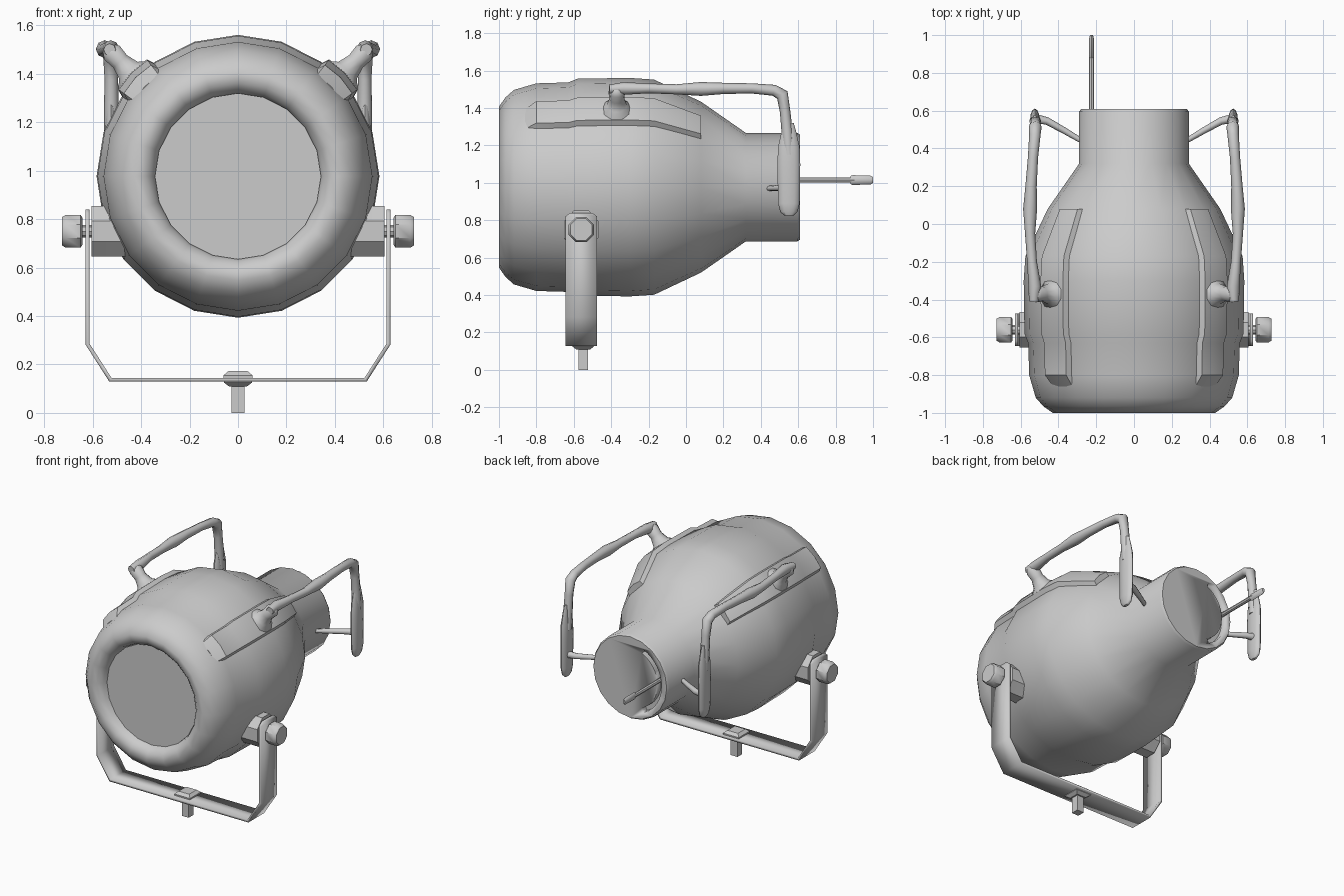
import bpy, bmesh, math
from mathutils import Vector, Matrix

cube = bpy.data.objects.get("Cube")
if cube:
    bpy.data.objects.remove(cube, do_unlink=True)

grey = bpy.data.materials.new("light grey metal")
grey.use_nodes = True
grey.diffuse_color = (0.6, 0.6, 0.6, 1)
grey.node_tree.nodes["Principled BSDF"].inputs["Base Color"].default_value = (0.6, 0.6, 0.6, 1)

AXIS_Z = 0.977


def finish(name, bm, angle=40):
    bmesh.ops.recalc_face_normals(bm, faces=bm.faces)
    mesh = bpy.data.meshes.new(name)
    bm.to_mesh(mesh)
    bm.free()
    ob = bpy.data.objects.new(name, mesh)
    bpy.context.collection.objects.link(ob)
    mesh.materials.append(grey)
    bpy.ops.object.select_all(action='DESELECT')
    ob.select_set(True)
    bpy.context.view_layer.objects.active = ob
    bpy.ops.object.shade_smooth_by_angle(angle=math.radians(angle))
    return ob


def loft(bm, rings, closed=True):
    """Skin a list of point rings and cap both ends."""
    rows = [[bm.verts.new(p) for p in ring] for ring in rings]
    n = len(rows[0])
    for a, b in zip(rows, rows[1:]):
        for i in range(n if closed else n - 1):
            j = (i + 1) % n
            bm.faces.new((a[i], a[j], b[j], b[i]))
    if closed:
        bm.faces.new(rows[0])
        bm.faces.new(rows[-1])


def lathe(name, profile, origin, axis=(0, 0, 1), sides=12, squash=(1, 1), turn=0, angle=40):
    """Spin (height, radius) pairs about an axis through origin."""
    rot = Vector(axis).to_track_quat('Z', 'Y').to_matrix()
    bm = bmesh.new()
    rings = []
    for h, r in profile:
        ring = []
        for i in range(sides):
            a = math.tau * i / sides + turn
            ring.append(Vector(origin) + rot @ Vector((r * math.cos(a) * squash[0],
                                                       r * math.sin(a) * squash[1], h)))
        rings.append(ring)
    loft(bm, rings)
    return finish(name, bm, angle)


def tube(name, points):
    """Round bar through (x, y, z, radius) points."""
    cu = bpy.data.curves.new(name, 'CURVE')
    cu.dimensions = '3D'
    cu.bevel_depth = 1
    cu.bevel_resolution = 2
    cu.use_fill_caps = True
    sp = cu.splines.new('POLY')
    sp.points.add(len(points) - 1)
    for p, (x, y, z, r) in zip(sp.points, points):
        p.co = (x, y, z, 1)
        p.radius = r
    temp = bpy.data.objects.new(name, cu)
    bpy.context.collection.objects.link(temp)
    mesh = bpy.data.meshes.new_from_object(temp.evaluated_get(bpy.context.evaluated_depsgraph_get()))
    bm = bmesh.new()
    bm.from_mesh(mesh)
    bpy.data.objects.remove(temp, do_unlink=True)
    bpy.data.meshes.remove(mesh)
    return finish(name, bm, 60)


# Lamp housing with a rolled front lip and a rear neck
shell = [(-0.8, 0.555), (-0.63, 0.56), (-0.58, 0.58), (-0.3, 0.584), (-0.17, 0.575),
         (0.08, 0.457), (0.32, 0.29)]
lip = [(-0.93, 0.343), (-0.965, 0.355), (-0.99, 0.385), (-1, 0.43), (-0.965, 0.48), (-0.92, 0.52)]
housing = lathe("housing", lip + shell + [(0.595, 0.29), (0.61, 0.28)],
                (0, 0, AXIS_Z), (0, 1, 0), 20, angle=50)
lathe("lens", [(-0.92, 0.343), (-0.94, 0.343)], (0, 0, AXIS_Z), (0, 1, 0), 20)

# Curved slot cut in the rear face for the lever
bm = bmesh.new()
rings = []
for i in range(17):
    a = math.radians(-65 + 130 * i / 16)
    rings.append([(-r * math.cos(a), y, AXIS_Z + r * math.sin(a))
                  for r, y in ((0.21, 0.57), (0.24, 0.57), (0.24, 0.65), (0.21, 0.65))])
loft(bm, rings)
cutter = finish("slot_cutter", bm)
cutter.hide_render = True
cut = housing.modifiers.new("slot", 'BOOLEAN')
cut.operation = 'DIFFERENCE'
cut.solver = 'EXACT'
cut.object = cutter
bpy.context.view_layer.objects.active = housing
bpy.ops.object.modifier_apply(modifier="slot")
bpy.data.objects.remove(cutter, do_unlink=True)

# Lever with its grip
lathe("lever", [(0.56, 0.014), (0.9, 0.014)], (-0.225, 0, 1.015), (0, 1, 0), 8)
lathe("lever_grip", [(0.88, 0.022), (0.89, 0.026), (0.985, 0.024), (1, 0.016)],
      (-0.225, 0, 1.015), (0, 1, 0), 8, squash=(0.5, 1))

for side, s in (("left", 1), ("right", -1)):
    # Raised strip along the shoulder of the housing
    bm = bmesh.new()
    rings = []
    strip = [(-0.86, 0.53)] + shell[:-1]
    for k, (y, r) in enumerate(strip):
        lift = 0.0 if k == 0 else 0.028
        ring = []
        for deg, dr in ((35, -0.03), (38, lift), (46, lift + 0.005), (54, lift), (57, -0.03)):
            a = math.radians(deg)
            ring.append((s * (r + dr) * math.sin(a), y, AXIS_Z + (r + dr) * math.cos(a)))
        rings.append(ring)
    loft(bm, rings)
    finish(side + "_shoulder_strip", bm, 30)

    # Carrying handle: flared foot, long bar, grip blade and brace
    lathe(side + "_handle_foot", [(-0.02, 0.095), (0.015, 0.085), (0.04, 0.055), (0.09, 0.04),
                                  (0.14, 0.045), (0.17, 0.025)],
          (s * 0.425, -0.37, 1.385), (s * 0.68, 0, 0.73), 10, angle=60)
    tube(side + "_handle_bar", [(s * x, y, z, r) for x, y, z, r in (
        (0.53, -0.41, 1.50, 0.025), (0.525, -0.33, 1.505, 0.034), (0.54, -0.2, 1.505, 0.026),
        (0.55, -0.05, 1.50, 0.027), (0.55, 0.08, 1.502, 0.037), (0.545, 0.2, 1.505, 0.03),
        (0.535, 0.35, 1.505, 0.027), (0.525, 0.47, 1.495, 0.03), (0.523, 0.515, 1.47, 0.034),
        (0.523, 0.53, 1.38, 0.028), (0.523, 0.54, 1.28, 0.03), (0.523, 0.55, 1.15, 0.03))])
    lathe(side + "_handle_grip", [(0.825, 0.025), (0.845, 0.046), (0.89, 0.058), (1.1, 0.061),
                                  (1.19, 0.058), (1.27, 0.04), (1.32, 0.026)],
          (s * 0.525, 0.55, 0), sides=12, squash=(0.42, 1), angle=60)
    tube(side + "_handle_brace", [(s * 0.26, 0.43, 0.97, 0.013), (s * 0.37, 0.495, 0.972, 0.017),
                                  (s * 0.46, 0.545, 0.975, 0.02), (s * 0.53, 0.56, 0.98, 0.025)])

    # Tilt pivot: boss, spindle and octagonal knob
    hub = (0, -0.56, 0.75)
    turn = math.pi / 8
    lathe(side + "_pivot_boss", [(0.44, 0.115), (0.49, 0.112), (0.605, 0.112)],
          hub, (s, 0, 0), 8, squash=(0.9, 1), turn=turn, angle=30)
    lathe(side + "_pivot_spindle", [(0.6, 0.025), (0.66, 0.025)], hub, (s, 0, 0), 8)
    lathe(side + "_pivot_knob", [(0.642, 0.06), (0.65, 0.073), (0.712, 0.073), (0.727, 0.063)],
          hub, (s, 0, 0), 8, turn=turn)

# Yoke strap bent from one flat bar
half = [(0.622, 0.84, 0.06), (0.622, 0.82, 0.085), (0.622, 0.285, 0.085), (0.527, 0.137, 0.085)]
path = half + [(-x, z, w) for x, z, w in reversed(half)]
bm = bmesh.new()
loft(bm, [[(x, -0.56 - w, z), (x, -0.56 + w, z)] for x, z, w in path], closed=False)
yoke = finish("yoke", bm, 20)
thick = yoke.modifiers.new("thickness", 'SOLIDIFY')
thick.thickness = 0.016
thick.offset = 0
thick.use_even_offset = True

# Mounting bolt under the yoke
root2 = math.sqrt(2)
lathe("bolt_head", [(z, r * root2) for z, r in ((0.108, 0.035), (0.125, 0.058), (0.155, 0.06), (0.172, 0.04))],
      (0, -0.55, 0), sides=4, turn=math.pi / 4, angle=30)
lathe("bolt_shaft", [(0, 0.026 * root2), (0.13, 0.026 * root2)],
      (0, -0.55, 0), sides=4, turn=math.pi / 4, angle=30)
